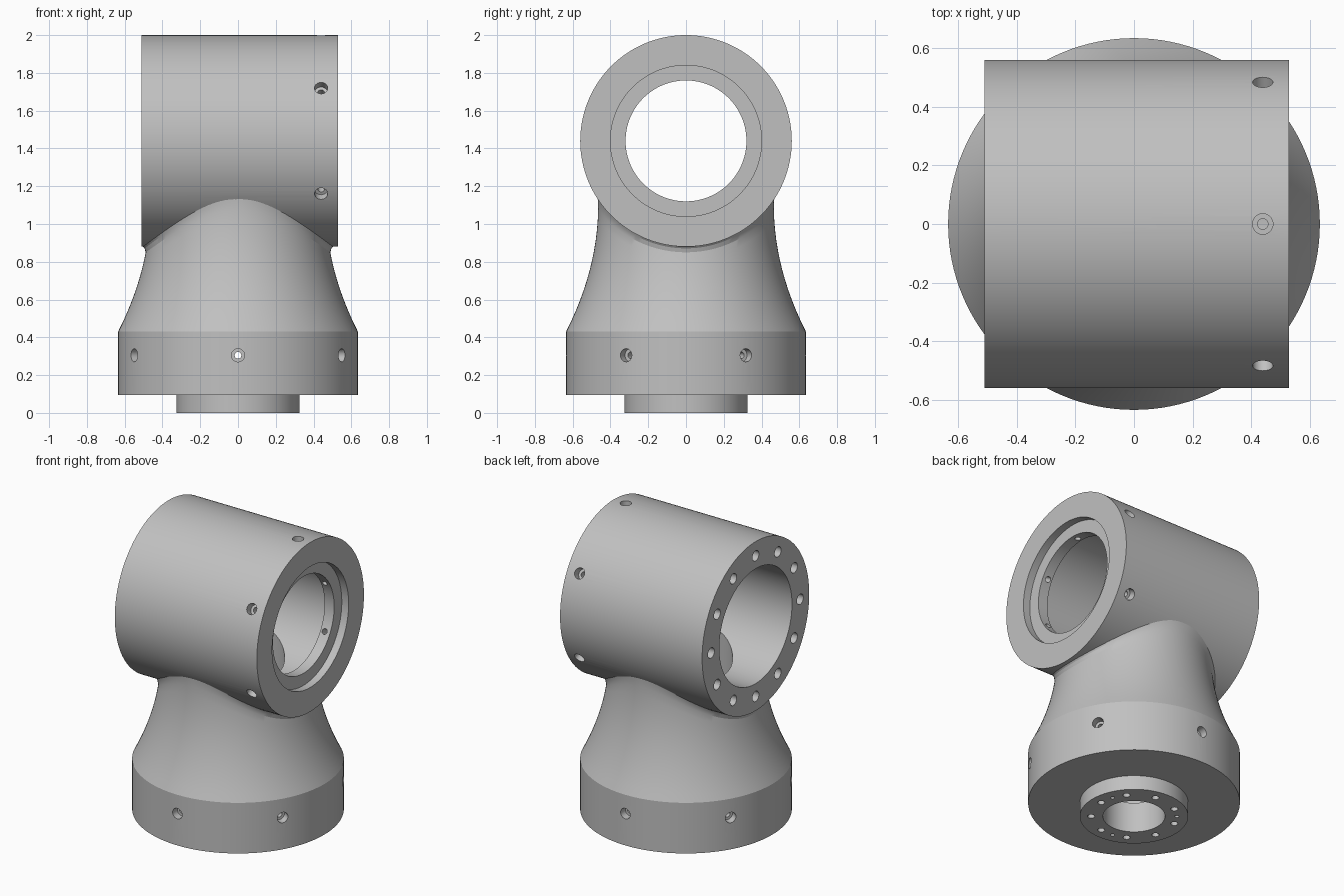
import bpy, bmesh
from math import sin, cos, pi, radians, sqrt
from mathutils import Matrix, Vector

cube = bpy.data.objects.get("Cube")
if cube:
    bpy.data.objects.remove(cube)

grey = bpy.data.materials.new("machined_grey")
grey.use_nodes = True
COLOUR = (0.53, 0.53, 0.53, 1)
grey.diffuse_color = COLOUR
grey.node_tree.nodes["Principled BSDF"].inputs["Base Color"].default_value = COLOUR

SEGS = 128
TUBE_Z = 1.44      # height of the cross tube axis
TUBE_R = 0.56
OPENING = 0.28     # passage from base into the tube


def skin(bm, columns, ring_shaped):
    """Join columns of points around an axis into a closed solid."""
    cols = [[bm.verts.new(p) for p in col] for col in columns]
    n, rows = len(cols), len(cols[0])
    for i in range(n):
        a, b = cols[i], cols[(i + 1) % n]
        for j in range(rows if ring_shaped else rows - 1):
            k = (j + 1) % rows
            bm.faces.new((a[j], b[j], b[k], a[k]))
    if not ring_shaped:
        bm.faces.new([c[0] for c in cols])
        bm.faces.new([c[-1] for c in cols])


def spin(bm, profile, matrix, segs, ring_shaped=False):
    """Turn (radius, height) points about the local z axis."""
    cols = []
    for i in range(segs):
        t = 2 * pi * i / segs
        cols.append([matrix @ Vector((r * cos(t), r * sin(t), h)) for r, h in profile])
    skin(bm, cols, ring_shaped)


def finish(bm, name):
    bmesh.ops.recalc_face_normals(bm, faces=bm.faces)
    mesh = bpy.data.meshes.new(name)
    bm.to_mesh(mesh)
    bm.free()
    mesh.materials.append(grey)
    ob = bpy.data.objects.new(name, mesh)
    bpy.context.collection.objects.link(ob)
    return ob


def cut(ob, bm):
    """Subtract the cutter mesh and shade the result."""
    tool = finish(bm, "cutter")
    tool.hide_render = True
    mod = ob.modifiers.new("holes", "BOOLEAN")
    mod.operation = "DIFFERENCE"
    mod.solver = "EXACT"
    mod.object = tool
    bpy.ops.object.select_all(action="DESELECT")
    bpy.context.view_layer.objects.active = ob
    ob.select_set(True)
    bpy.ops.object.modifier_apply(modifier=mod.name)
    bpy.data.objects.remove(tool)
    bpy.ops.object.shade_smooth_by_angle(angle=radians(20))


def screw(bm, matrix, outer, inner):
    """Counterbored radial screw hole along local z."""
    seat = outer - 0.05
    spin(bm, [(0.035, outer + 0.03), (0.035, seat), (0.018, seat), (0.018, inner)],
         matrix, 20)


along_x = Matrix.Translation((0, 0, TUBE_Z)) @ Matrix.Rotation(pi / 2, 4, "Y")

# Cross tube with a stepped seat at the +x end
bm = bmesh.new()
spin(bm, [(0.38, -0.51), (TUBE_R, -0.51), (TUBE_R, 0.53), (0.40, 0.53),
          (0.40, 0.48), (0.32, 0.48), (0.32, 0.41), (0.38, 0.41)],
     along_x, SEGS, ring_shaped=True)
tube = finish(bm, "cross_tube")

bm = bmesh.new()
# passage down to the base
spin(bm, [(OPENING, 0.7), (OPENING, TUBE_Z)], Matrix.Identity(4), 64)
# bolt circle in the -x end
for i in range(12):
    t = i * pi / 6
    spot = Matrix.Translation((0, 0.465 * sin(t), 0.465 * cos(t)))
    spin(bm, [(0.034, -0.6), (0.034, -0.36)], along_x_spot := Matrix.Translation((0, 0, TUBE_Z))
         @ spot @ Matrix.Rotation(pi / 2, 4, "Y"), 20)
# radial screws near the +x end, all but the one hidden by the neck
for i in range(-2, 3):
    m = Matrix.Translation((0.44, 0, TUBE_Z)) @ Matrix.Rotation(i * pi / 3, 4, "X")
    screw(bm, m, TUBE_R, 0.28)
cut(tube, bm)


def neck_radius(z):
    return 0.465 + 0.17 * (max(0, 1.1 - z) / 0.67) ** 2


def under_tube(radius, y):
    return TUBE_Z - sqrt(radius ** 2 - y ** 2)


# Base with a flared neck that follows the underside of the tube
columns = []
for i in range(SEGS):
    t = 2 * pi * i / SEGS
    c, s = cos(t), sin(t)
    top = 0.9
    for _ in range(8):
        top = under_tube(0.59, neck_radius(top) * s)
    prof = [(0.186, 0), (0.325, 0), (0.325, 0.095), (0.635, 0.095)]
    for k in range(13):
        z = 0.43 + (top - 0.43) * k / 12
        prof.append((neck_radius(z), z))
    r = prof[-1][0]
    end_r = r + 0.003 + 0.017 * abs(c)
    end_z = under_tube(0.552, end_r * s)
    prof.append((r + 0.3 * (end_r - r), top + 0.55 * (end_z - top)))
    prof.append((end_r, end_z))
    lip = OPENING + 0.003
    prof += [(lip, under_tube(0.5, lip * s)), (lip, 0.2), (0.186, 0.2)]
    columns.append([Vector((pr * c, pr * s, pz)) for pr, pz in prof])
bm = bmesh.new()
skin(bm, columns, ring_shaped=True)
base = finish(bm, "base_and_neck")

bm = bmesh.new()
# six radial screws around the base
for i in range(6):
    m = (Matrix.Translation((0, 0, 0.305)) @ Matrix.Rotation(pi / 2 + i * pi / 3, 4, "Z")
         @ Matrix.Rotation(pi / 2, 4, "Y"))
    screw(bm, m, 0.635, 0.24)
# bolt circle and dowel holes under the mounting boss
for count, phase, radius in ((9, 0, 0.022), (3, radians(20), 0.013)):
    for i in range(count):
        t = phase + 2 * pi * i / count
        m = Matrix.Translation((0.257 * cos(t), 0.257 * sin(t), 0))
        spin(bm, [(radius, -0.05), (radius, 0.12)], m, 16)
cut(base, bm)
